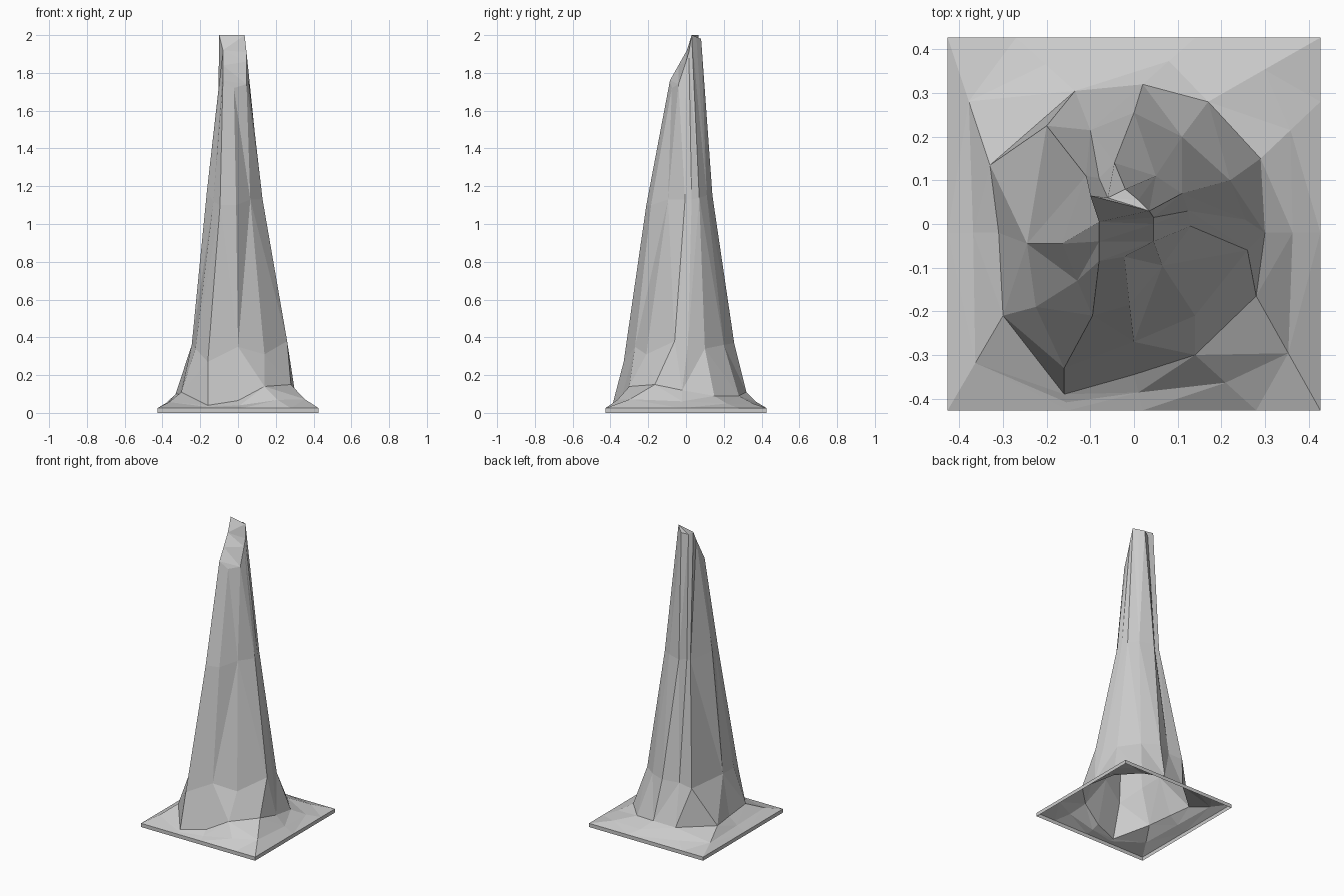
import bpy, bmesh

H = 0.427          # half width of the square base
SLAB = 0.025       # height of the base rim

# Cross-sections of the spire, counter-clockwise from the front-left ridge
foot = [(-.16, -.39, .04), (0, -.345, .065), (.14, -.30, .14), (.28, -.165, .15),
        (.30, -.02, .12), (.29, .15, .09), (.17, .28, .09), (.02, .32, .11),
        (-.135, .305, .10), (-.33, .135, .10), (-.31, -.02, .10), (-.30, -.21, .11)]
shoulder = [(-.16, -.33, .27), (0, -.27, .35), (.14, -.21, .31), (.26, -.06, .38),
            (.255, .01, .36), (.22, .10, .34), (.11, .20, .36), (0, .255, .37),
            (-.10, .215, .36), (-.20, .225, .35), (-.245, -.045, .36), (-.225, -.19, .34)]
waist = [(-.095, -.21, 1.1), (-.01, -.185, 1.1), (.065, -.095, 1.13), (.13, -.005, 1.13),
         (.125, .03, 1.13), (.11, .07, 1.14), (.05, .11, 1.15), (-.045, .14, 1.15),
         (-.08, .105, 1.15), (-.11, .11, 1.15), (-.165, -.045, 1.17), (-.13, -.13, 1.12)]
crown = [(-.08, -.085, 1.76), (-.022, -.075, 1.72), (.045, -.04, 1.74), (.045, .0, 1.86),
         (.045, .015, 1.91), (.035, .03, 2.0), (.01, .055, 1.99), (-.02, .08, 1.98),
         (-.06, .06, 1.97), (-.10, .065, 2.0), (-.08, .005, 1.92), (-.08, -.04, 1.84)]
# Matching points around the square edge
rim_xy = [(-.15, -H), (.02, -H), (.28, -H), (H, -H), (H, -.02), (H, .28),
          (H, H), (.14, H), (-.27, H), (-H, H), (-H, -.02), (-H, -H)]


def loft(name, rings, caps=()):
    """Bridge the rings with flat triangles, plus optional cap faces on the last one."""
    bm = bmesh.new()
    loops = [[bm.verts.new(p) for p in ring] for ring in rings]
    for low, high in zip(loops, loops[1:]):
        n = len(low)
        for i in range(n):
            j = (i + 1) % n
            bm.faces.new((low[i], low[j], high[j], high[i]))
    for cap in caps:
        bm.faces.new([loops[-1][i] for i in cap])
    bmesh.ops.triangulate(bm, faces=bm.faces[:], quad_method='SHORT_EDGE')
    mesh = bpy.data.meshes.new(name)
    bm.to_mesh(mesh)
    bm.free()
    obj = bpy.data.objects.new(name, mesh)
    bpy.context.collection.objects.link(obj)
    return obj


# Square base: thin rim, then ground sloping up to the foot of the spire
rim_low = [(x, y, 0) for x, y in rim_xy]
rim_top = [(x, y, SLAB) for x, y in rim_xy]
slope = [((fx + rx) / 2, (fy + ry) / 2, SLAB + (fz - SLAB) * 0.38)
         for (fx, fy, fz), (rx, ry) in zip(foot, rim_xy)]
loft("ground_base", [rim_low, rim_top, slope, foot])

# Rock spire with its slanted, broken top
loft("rock_spire", [foot, shoulder, waist, crown],
     caps=[(0, 1, 2), (11, 0, 2, 3), (10, 11, 3, 4), (9, 10, 4, 5), (8, 9, 5, 6), (7, 8, 6)])
